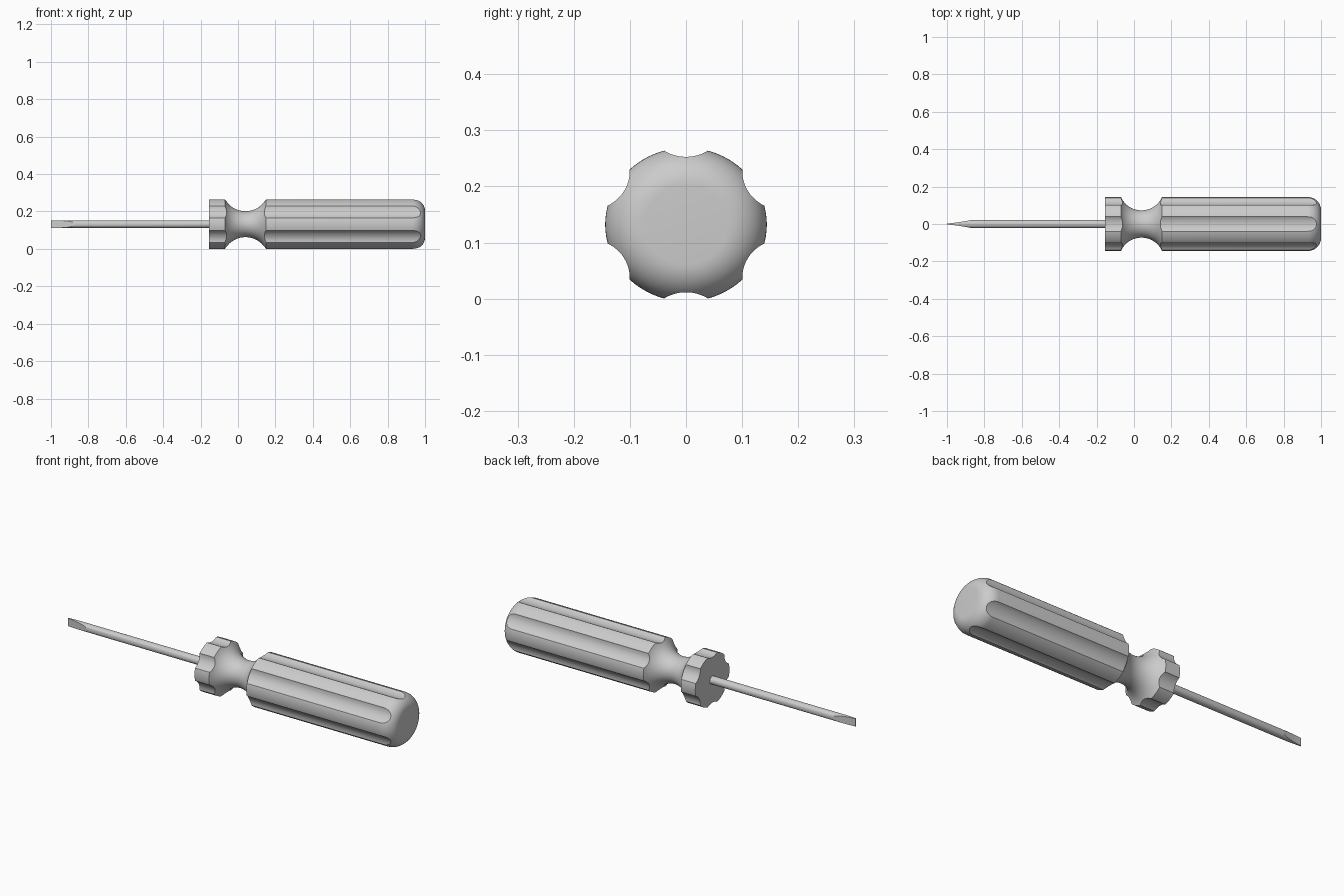
import bpy, bmesh, math
from mathutils import Matrix

if "Cube" in bpy.data.objects:
    bpy.data.objects.remove(bpy.data.objects["Cube"], do_unlink=True)

AXIS_Z, SQUASH = 0.132, 0.95     # axis height, slight vertical flattening
R, NECK_R = 0.144, 0.073

grey = bpy.data.materials.new("plain grey")
grey.use_nodes = True
grey.diffuse_color = (0.6, 0.6, 0.6, 1)
grey.node_tree.nodes["Principled BSDF"].inputs["Base Color"].default_value = (0.6, 0.6, 0.6, 1)


def finish_mesh(name, bm):
    bmesh.ops.recalc_face_normals(bm, faces=bm.faces)
    mesh = bpy.data.meshes.new(name)
    bm.to_mesh(mesh)
    bm.free()
    mesh.materials.append(grey)
    ob = bpy.data.objects.new(name, mesh)
    bpy.context.collection.objects.link(ob)
    return ob


def lathe(name, profile, sides, cy=0.0, cz=0.0):
    """Turn (x, radius) points around an axis parallel to x."""
    bm = bmesh.new()
    angles = [math.tau * (i + 0.5) / sides for i in range(sides)]
    rings = [[bm.verts.new((x, cy + r * math.cos(a), cz + r * math.sin(a))) for a in angles]
             for x, r in profile]
    for a, b in zip(rings, rings[1:]):
        for i in range(sides):
            j = (i + 1) % sides
            bm.faces.new((a[i], a[j], b[j], b[i]))
    bm.faces.new(rings[0])
    bm.faces.new(rings[-1])
    return finish_mesh(name, bm)


def prism(name, outline, half_height):
    """Extrude an xy outline along z."""
    bm = bmesh.new()
    base = bm.faces.new([bm.verts.new((x, y, -half_height)) for x, y in outline])
    top = bmesh.ops.extrude_face_region(bm, geom=[base])
    verts = [v for v in top["geom"] if isinstance(v, bmesh.types.BMVert)]
    bmesh.ops.translate(bm, verts=verts, vec=(0, 0, 2 * half_height))
    return finish_mesh(name, bm)


def activate(ob):
    bpy.ops.object.select_all(action='DESELECT')
    ob.select_set(True)
    bpy.context.view_layer.objects.active = ob


def cut(ob, cutter):
    cutter.hide_render = True
    mod = ob.modifiers.new("cut", 'BOOLEAN')
    mod.operation, mod.solver, mod.object = 'DIFFERENCE', 'EXACT', cutter
    activate(ob)
    bpy.ops.object.modifier_apply(modifier=mod.name)
    bpy.data.objects.remove(cutter, do_unlink=True)


def place(ob):
    ob.data.transform(Matrix.Translation((0, 0, AXIS_Z)) @ Matrix.Diagonal((1, 1, SQUASH, 1)))
    activate(ob)
    bpy.ops.object.shade_smooth_by_angle(angle=math.radians(28))


# Handle: collar, round neck scoop, grip with a rounded end
profile = [(-0.155, R)]
half, sag, mid = 0.11, R - NECK_R, 0.04
scoop = (half ** 2 + sag ** 2) / (2 * sag)
sweep = math.asin(half / scoop)
for i in range(21):
    a = sweep * (i / 10 - 1)
    profile.append((mid + scoop * math.sin(a), NECK_R + scoop * (1 - math.cos(a))))
corner = 0.07
for i in range(13):
    a = math.pi / 2 * i / 12
    profile.append((1 - corner + corner * math.sin(a), R - corner + corner * math.cos(a)))
handle = lathe("handle", profile, 96)

# Six finger grooves along collar and grip
for k in range(6):
    a = math.radians(30 + 60 * k)
    d = 0.1985
    cut(handle, lathe("groove_cutter", [(-0.3, 0.0715), (1.2, 0.0715)], 64,
                      d * math.cos(a), d * math.sin(a)))
place(handle)

# Shaft with a hollow-ground flat tip
shaft = lathe("shaft", [(-1, 0.022), (-0.14, 0.022)], 48)
for side in (1, -1):
    grind = [(-1 + 0.14 * u / 10, side * (0.003 + 0.0205 * (u / 10) ** 1.4)) for u in range(11)]
    outline = [(-1.1, side * 0.003)] + grind + [(-0.86, side * 0.1), (-1.1, side * 0.1)]
    cut(shaft, prism("tip_cutter", outline, 0.1))
place(shaft)
